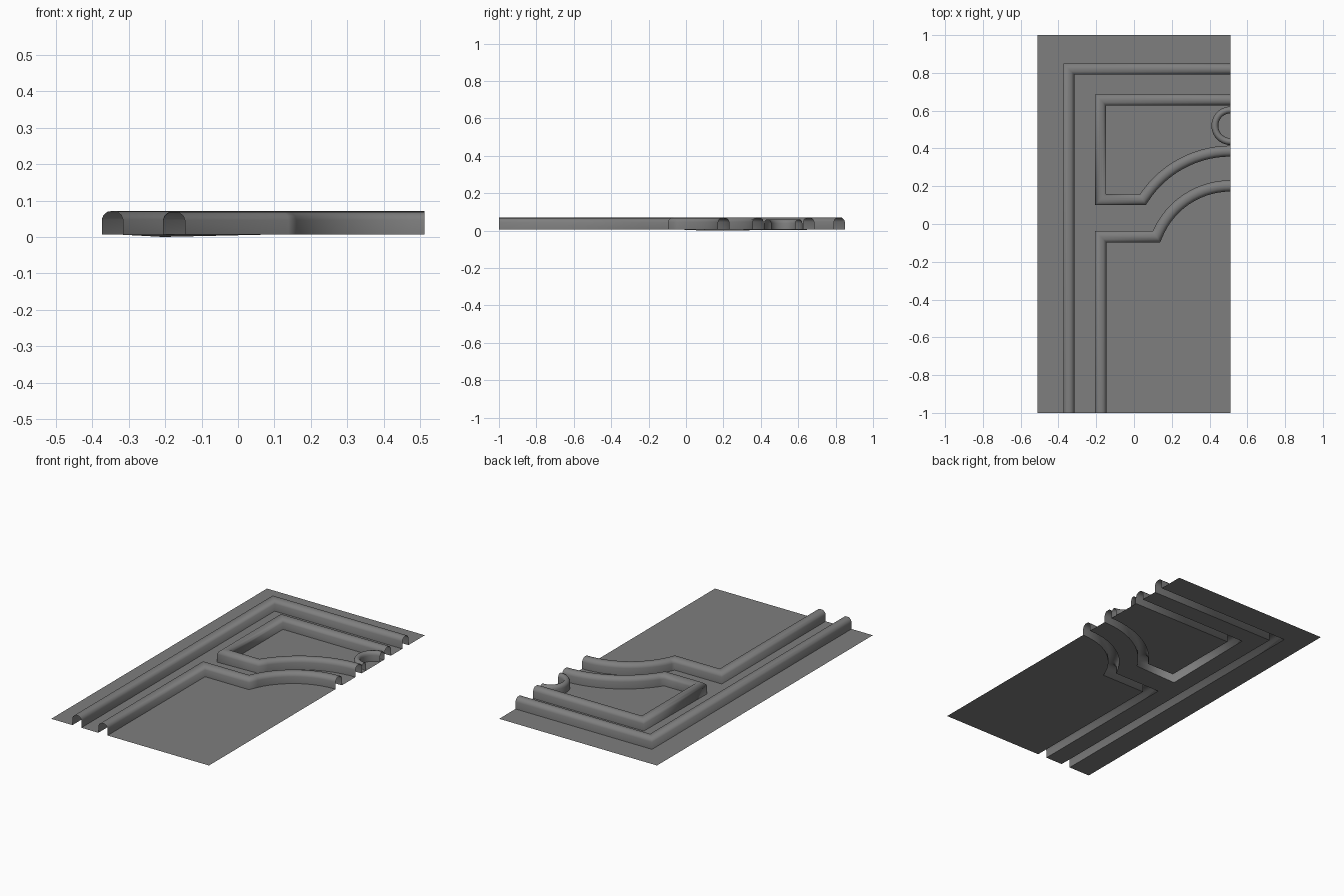
import bpy, math
from mathutils import Vector

if "Cube" in bpy.data.objects:
    bpy.data.objects.remove(bpy.data.objects["Cube"])

EDGE, BASE = 0.512, 0.006
# moulding cross-section: sideways fraction of half width, height fraction
PROFILE = [(1, 0), (1, .64), (.86, .82), (.45, .98), (0, 1),
           (-.45, .98), (-.86, .82), (-1, .64), (-1, 0)]

grey = bpy.data.materials.new("dark_grey")
grey.diffuse_color = (.21, .21, .21, 1)
grey.use_nodes = True
grey.node_tree.nodes["Principled BSDF"].inputs["Base Color"].default_value = grey.diffuse_color


def arc(cx, cy, r, a0, a1, n):
    return [(cx + r * math.cos(math.radians(a0 + (a1 - a0) * i / n)),
             cy + r * math.sin(math.radians(a0 + (a1 - a0) * i / n))) for i in range(n + 1)]


def rising_arc(x, y, y_end):
    """Arc from (x, y) that ends level at the right edge."""
    w, h = EDGE - x, y_end - y
    r = (w * w + h * h) / (2 * h)
    return arc(EDGE, y_end - r, r, 180 - math.degrees(math.acos(w / r)), 90, 14)


def offset(path, d):
    """Mitred offset to the left of an open path."""
    pts = [Vector(p) for p in path]
    out = []
    for i, p in enumerate(pts):
        a = (p - pts[max(i - 1, 0)]) if i else (pts[1] - p)
        b = (pts[i + 1] - p) if i < len(pts) - 1 else a
        na, nb = Vector((-a.y, a.x)).normalized(), Vector((-b.y, b.x)).normalized()
        m = (na + nb).normalized()
        q = p + m * d / m.dot(na)
        if i in (0, len(pts) - 1) and p.x > EDGE - .001:
            q.x = EDGE
        out.append((q.x, q.y))
    return out


def base_z(p):
    # slight dip at the lower left corner of the upper panel
    return 0.0 if math.hypot(p[0] + .205, p[1] - .099) < .03 else BASE


def make(name, verts, faces):
    me = bpy.data.meshes.new(name)
    me.from_pydata(verts, [], faces)
    me.materials.append(grey)
    me.update()
    ob = bpy.data.objects.new(name, me)
    bpy.context.collection.objects.link(ob)
    return ob


def moulding(name, path, half, top):
    """Hollow strip open underneath; returns its left and right edges."""
    rows = [(offset(path, u * half), h) for u, h in PROFILE]
    n, m = len(path), len(PROFILE)
    verts = [(*r[i], base_z(r[i]) if h == 0 else BASE + h * (top - BASE))
             for i in range(n) for r, h in rows]
    faces = [(i * m + k, i * m + k + 1, (i + 1) * m + k + 1, (i + 1) * m + k)
             for i in range(n - 1) for k in range(m - 1)]
    ob = make(name, verts, faces)
    ob.data.shade_smooth()
    return rows[0][0], rows[-1][0]


def sheet(name, loop):
    area = sum(a[0] * b[1] - b[0] * a[1] for a, b in zip(loop, loop[1:] + loop[:1]))
    if area < 0:
        loop = loop[::-1]
    make(name, [(*p, base_z(p)) for p in loop], [range(len(loop))])


# Mouldings
frame_l, frame_r = moulding("outer_frame_moulding",
                            [(EDGE, .82), (-.345, .82), (-.345, -1)], .029, .071)
upper_l, upper_r = moulding("upper_panel_moulding",
                            [(EDGE, .657), (-.177, .657), (-.177, .129)]
                            + rising_arc(.047, .129, .386), .029, .07)
lower_l, lower_r = moulding("lower_panel_moulding",
                            [(-.176, -1), (-.176, -.067)]
                            + rising_arc(.119, -.067, .202), .03, .069)
moulding("ring_moulding", arc(EDGE, .52, .084, 90, 270, 20), .018, .06)

# Flat sheets between the mouldings
sheet("border_sheet", frame_r + [(-EDGE, -1), (-EDGE, 1), (EDGE, 1)])
sheet("middle_sheet", frame_l + lower_l + upper_r[::-1])
sheet("upper_panel_sheet", upper_l)
sheet("lower_panel_sheet", lower_r + [(EDGE, -1)])
